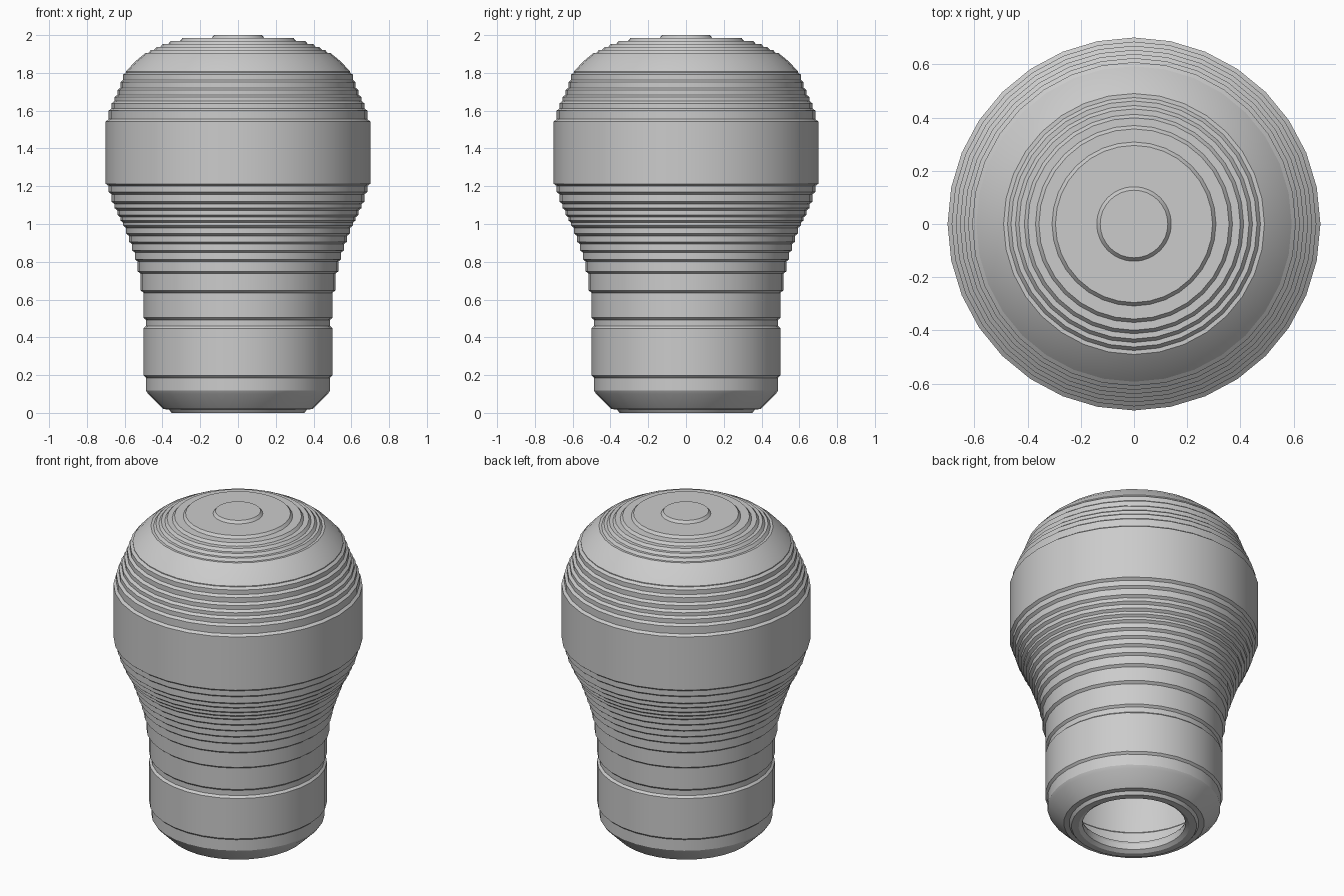
import bpy, bmesh, math

cube = bpy.data.objects.get("Cube")
if cube:
    bpy.data.objects.remove(cube, do_unlink=True)

SEGMENTS = 32
STEP = 0.0154    # radius change of each terrace
LEDGE = 0.012    # height of each sloped ledge

# Base: rounded foot, lower collar and shallow groove
profile = [(0.29, 0.015), (0.312, 0), (0.352, 0), (0.365, 0.018), (0.395, 0.02),
           (0.476, 0.1), (0.487, 0.118), (0.487, 0.186), (0.5, 0.198),
           (0.5, 0.448), (0.487, 0.46), (0.487, 0.492), (0.5, 0.504)]

# Terraced neck, widening upwards
radius = 0.5
for z in (0.642, 0.743, 0.807, 0.855, 0.9, 0.943, 0.985,
          1.013, 1.042, 1.078, 1.112, 1.163, 1.207):
    profile += [(radius, z - LEDGE / 2), (radius + STEP, z + LEDGE / 2)]
    radius += STEP

# Terraced shoulder, narrowing upwards
for z in (1.549, 1.606, 1.645, 1.678, 1.715, 1.757, 1.797):
    profile += [(radius, z - LEDGE / 2), (radius - STEP, z + LEDGE / 2)]
    radius -= STEP

# Smooth dome band and flat crown terraces
profile += [(radius, 1.808), (0.545, 1.86), (0.49, 1.905)]
z = 1.905
rings = (0.475, 0.445, 0.412, 0.37, 0.308, 0.14)
for r in rings:
    profile += [(r, z), (r - 0.013, z + 0.0158)]
    z += 0.0158
profile.append((0, 2.0))

# Hollow inside, from the ceiling down to the opening
profile += [(0, 1.92), (0.4, 1.85), (0.53, 1.75), (0.62, 1.53), (0.62, 1.21),
            (0.52, 0.96), (0.44, 0.68), (0.42, 0.6), (0.42, 0.2),
            (0.407, 0.188), (0.407, 0.13), (0.3, 0.07), (0.29, 0.05)]

# Spin the closed profile round the vertical axis
bm = bmesh.new()
verts = [bm.verts.new((r, 0, z)) for r, z in profile]
edges = [bm.edges.new((a, b)) for a, b in zip(verts, verts[1:] + verts[:1])]
bmesh.ops.spin(bm, geom=verts + edges, cent=(0, 0, 0), axis=(0, 0, 1),
               angle=math.tau, steps=SEGMENTS, use_merge=False)
bmesh.ops.remove_doubles(bm, verts=bm.verts, dist=0.0005)
# Drop the internal axis edge left between crown and ceiling
loose = [e for e in bm.edges if all(v.co.xy.length < 0.001 for v in e.verts)]
bmesh.ops.delete(bm, geom=loose, context='EDGES')
bmesh.ops.recalc_face_normals(bm, faces=bm.faces)
mesh = bpy.data.meshes.new("hollow_knob")
bm.to_mesh(mesh)
bm.free()
knob = bpy.data.objects.new("hollow_knob", mesh)
bpy.context.collection.objects.link(knob)

# Single plain grey
grey = bpy.data.materials.new("light_grey")
grey.use_nodes = True
grey.diffuse_color = (0.6, 0.6, 0.6, 1)
grey.node_tree.nodes["Principled BSDF"].inputs["Base Color"].default_value = (0.6, 0.6, 0.6, 1)
mesh.materials.append(grey)

bpy.ops.object.select_all(action='DESELECT')
knob.select_set(True)
bpy.context.view_layer.objects.active = knob
bpy.ops.object.shade_smooth_by_angle(angle=math.radians(20))
